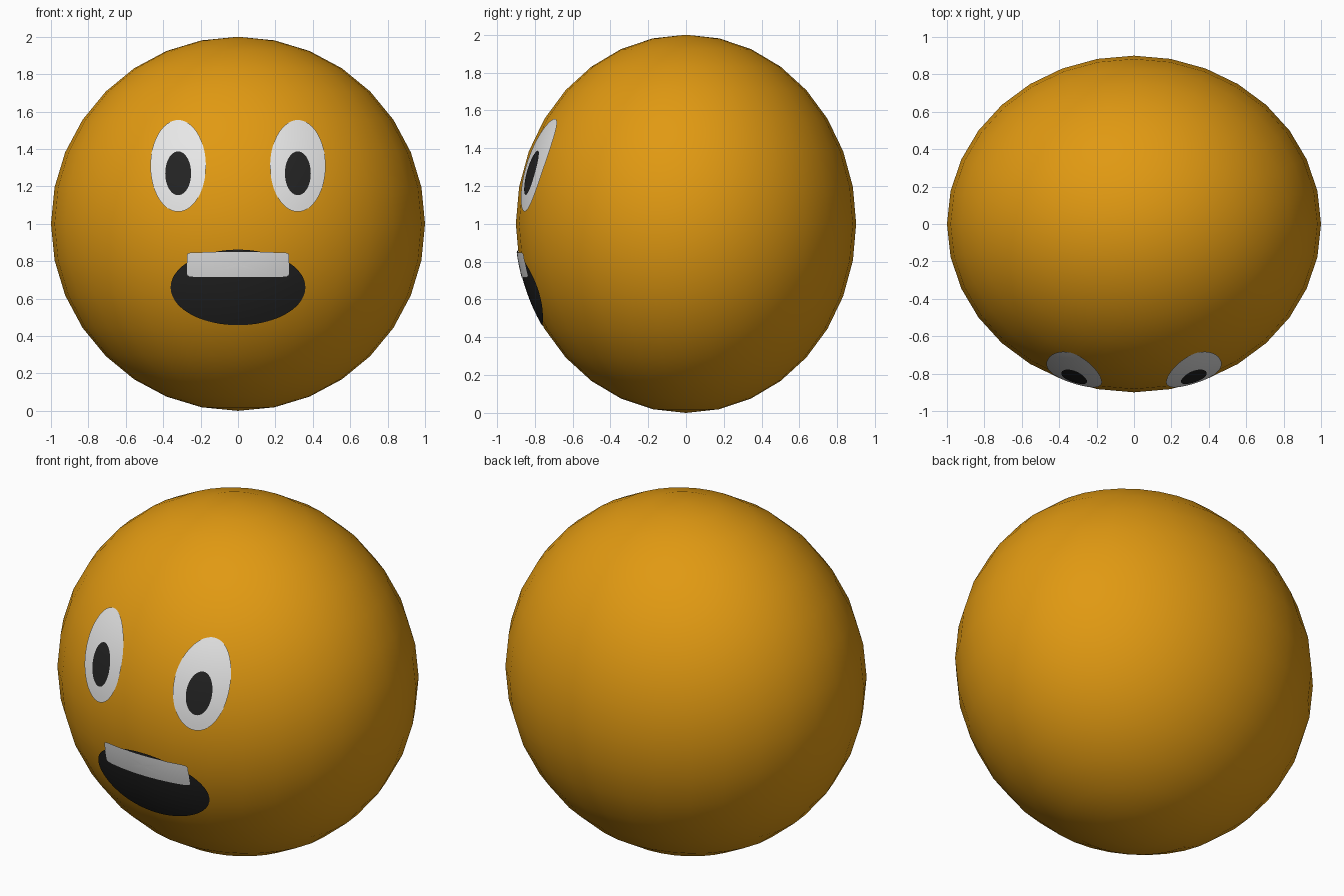
import bpy
import bmesh
import math

if "Cube" in bpy.data.objects:
    bpy.data.objects.remove(bpy.data.objects["Cube"])

DEPTH = 0.9  # front-to-back radius of the head


def material(name, rgb):
    m = bpy.data.materials.new(name)
    m.diffuse_color = (*rgb, 1)
    m.use_nodes = True
    m.node_tree.nodes["Principled BSDF"].inputs["Base Color"].default_value = m.diffuse_color
    return m


ORANGE = material("orange skin", (0.75, 0.32, 0.006))
WHITE = material("white", (0.82, 0.82, 0.82))
BLACK = material("black", (0.017, 0.017, 0.017))


def finish(name, bm, mat):
    for f in bm.faces:
        f.smooth = True
    mesh = bpy.data.meshes.new(name)
    bm.to_mesh(mesh)
    bm.free()
    mesh.materials.append(mat)
    obj = bpy.data.objects.new(name, mesh)
    bpy.context.collection.objects.link(obj)
    return obj


def patch(name, cx, cz, rx, rz, lift, mat, power=2, sides=96, rings=8):
    """Thin plate with a superellipse outline, wrapped onto the head."""
    bm = bmesh.new()

    def on_head(x, z):
        y = -DEPTH * math.sqrt(1 - x * x - (z - 1) ** 2)
        return bm.verts.new((x, y - lift, z))

    centre = on_head(cx, cz)
    previous = None
    for k in range(1, rings + 1):
        ring = []
        for i in range(sides):
            a = 2 * math.pi * i / sides
            c, s = math.cos(a), math.sin(a)
            r = (abs(c) ** power + abs(s) ** power) ** (-1 / power) * k / rings
            ring.append(on_head(cx + rx * r * c, cz + rz * r * s))
        for i in range(sides):
            j = (i + 1) % sides
            if previous:
                bm.faces.new((previous[i], ring[i], ring[j], previous[j]))
            else:
                bm.faces.new((centre, ring[i], ring[j]))
        previous = ring
    return finish(name, bm, mat)


# Head: slightly flattened ball
bm = bmesh.new()
bmesh.ops.create_uvsphere(bm, u_segments=32, v_segments=16, radius=1)
for v in bm.verts:
    v.co.y *= DEPTH
    v.co.z += 1
finish("head", bm, ORANGE)

# Eyes and pupils
for side, x in (("left", -0.32), ("right", 0.32)):
    patch(side + "_eye", x, 1.31, 0.148, 0.245, 0.003, WHITE)
    patch(side + "_pupil", x, 1.27, 0.069, 0.117, 0.006, BLACK)

# Open mouth with a row of upper teeth
patch("mouth", 0, 0.66, 0.36, 0.202, 0.003, BLACK)
patch("teeth", 0, 0.782, 0.273, 0.066, 0.006, WHITE, power=14)
